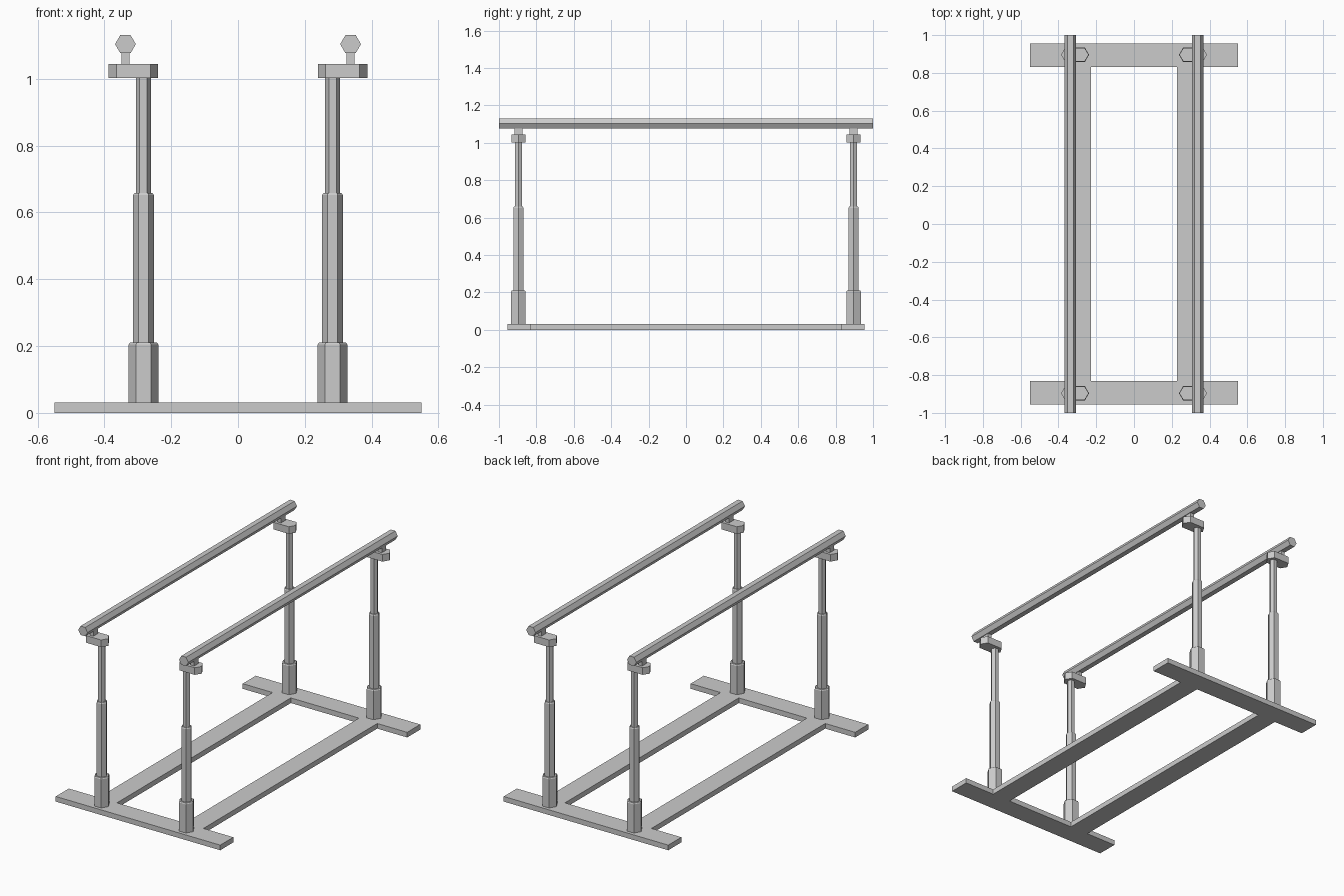
import bpy, bmesh
from math import cos, sin, pi

if "Cube" in bpy.data.objects:
    bpy.data.objects.remove(bpy.data.objects["Cube"])

POST_X, POST_Y, RAIL_X = 0.283, 0.896, 0.337


def finish(bm, name):
    bmesh.ops.recalc_face_normals(bm, faces=bm.faces)
    mesh = bpy.data.meshes.new(name)
    bm.to_mesh(mesh)
    bm.free()
    obj = bpy.data.objects.new(name, mesh)
    bpy.context.collection.objects.link(obj)
    return obj


def loft(name, rings):
    """Closed solid skinned through a list of vertex rings."""
    bm = bmesh.new()
    loops = [[bm.verts.new(p) for p in ring] for ring in rings]
    n = len(loops[0])
    for a, b in zip(loops, loops[1:]):
        for i in range(n):
            j = (i + 1) % n
            bm.faces.new((a[i], a[j], b[j], b[i]))
    bm.faces.new(loops[0][::-1])
    bm.faces.new(loops[-1])
    return finish(bm, name)


def hexagon(r):
    return [(r * cos(i * pi / 3), r * sin(i * pi / 3)) for i in range(6)]


# Floor frame: two crossbars joined by two long bars, as one solid
xs = [-0.55, -0.35, -0.228, 0.228, 0.35, 0.55]
ys = [-0.955, -0.83, 0.83, 0.955]
bm = bmesh.new()
grid = [[bm.verts.new((x, y, 0)) for y in ys] for x in xs]
for i in range(5):
    for j in range(3):
        if j != 1 or i in (1, 3):
            bm.faces.new((grid[i][j], grid[i + 1][j],
                          grid[i + 1][j + 1], grid[i][j + 1]))
ext = bmesh.ops.extrude_face_region(bm, geom=bm.faces[:])
top = [v for v in ext["geom"] if isinstance(v, bmesh.types.BMVert)]
bmesh.ops.translate(bm, verts=top, vec=(0, 0, 0.031))
bmesh.ops.dissolve_limit(bm, angle_limit=0.01, verts=bm.verts, edges=bm.edges)
finish(bm, "floor_frame")

# Telescoping post profile: (radius, height)
post_profile = [(0.045, 0.03), (0.045, 0.204), (0.041, 0.21), (0.031, 0.21),
                (0.031, 0.652), (0.027, 0.658), (0.0225, 0.658), (0.0225, 1.003)]

for sx, side in ((-1, "left"), (1, "right")):
    # Hexagonal hand rail along y
    loft(f"{side}_rail", [[(sx * RAIL_X + a, y, 1.104 + b)
                           for a, b in hexagon(0.031)] for y in (-1, 1)])
    for sy, end in ((-1, "front"), (1, "back")):
        y0 = sy * POST_Y
        tag = f"{end}_{side}"
        loft(f"{tag}_post", [[(sx * POST_X + a, y0 + b, z)
                              for a, b in hexagon(r)] for r, z in post_profile])
        # Stretched hexagonal bracket reaching outward under the rail
        outline = [(0.24, 0), (0.262, -0.037), (0.364, -0.037),
                   (0.387, 0), (0.364, 0.037), (0.262, 0.037)]
        loft(f"{tag}_bracket", [[(sx * x, y0 + y, z) for x, y in outline]
                                for z in (1.002, 1.045)])
        # Short neck between bracket and rail
        neck = [(-0.012, -0.021), (0.012, -0.021), (0.012, 0.021), (-0.012, 0.021)]
        loft(f"{tag}_neck", [[(sx * RAIL_X + a, y0 + b, z) for a, b in neck]
                             for z in (1.044, 1.08)])
